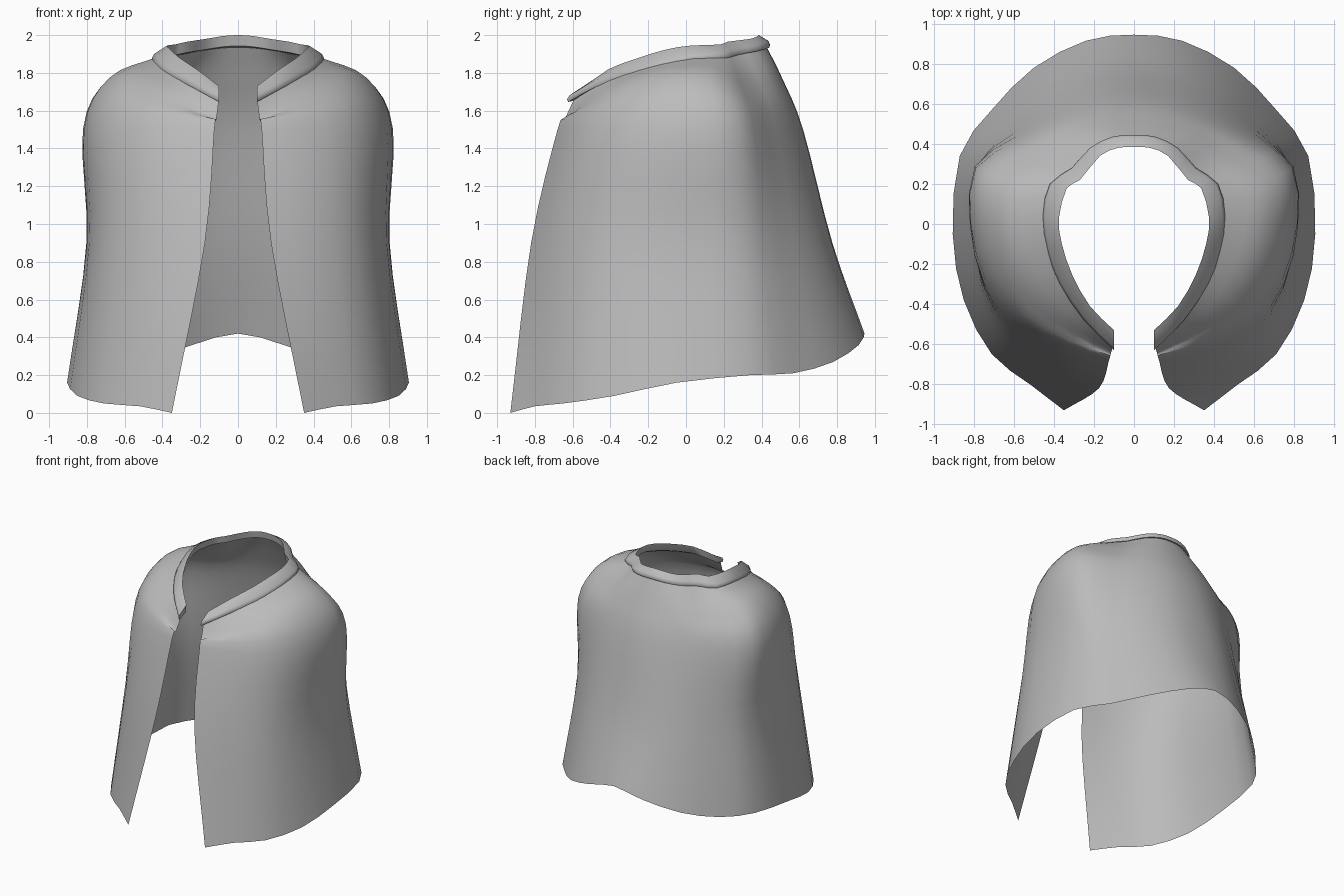
import bpy
import bmesh
import math
from mathutils import Vector

default_cube = bpy.data.objects.get("Cube")
if default_cube:
    bpy.data.objects.remove(default_cube, do_unlink=True)


def make_material(name, colour):
    material = bpy.data.materials.new(name)
    material.use_nodes = True
    material.diffuse_color = colour
    material.node_tree.nodes["Principled BSDF"].inputs["Base Color"].default_value = colour
    return material


def spline(points, steps):
    """Smooth curve through every point, with open ends."""
    padded = [2 * points[0] - points[1]] + points + [2 * points[-1] - points[-2]]
    curve = []
    for a, b, c, d in zip(padded, padded[1:], padded[2:], padded[3:]):
        for step in range(steps):
            t = step / steps
            curve.append(b + (c - a) * (t / 2)
                         + (2 * a - 5 * b + 4 * c - d) * (t * t / 2)
                         + (3 * b - a - 3 * c + d) * (t ** 3 / 2))
    curve.append(points[-1])
    return curve


def full_ring(half, steps=2):
    """Mirror a left half (front opening to back centre) into a whole ring."""
    left = [Vector(p) for p in half]
    right = [Vector((-p.x, p.y, p.z)) for p in reversed(left[:-1])]
    return spline(left + right, steps)


def loft(name, rows, material, closed=False, sharp_angle=60):
    """Skin a list of equally long rows; closed makes a solid band."""
    bm = bmesh.new()
    grid = [[bm.verts.new(p) for p in row] for row in rows]
    pairs = list(zip(grid, grid[1:]))
    if closed:
        pairs.append((grid[-1], grid[0]))
    for upper, lower in pairs:
        for i in range(len(upper) - 1):
            bm.faces.new((upper[i], lower[i], lower[i + 1], upper[i + 1]))
    if closed:
        bm.faces.new([row[0] for row in reversed(grid)])
        bm.faces.new([row[-1] for row in grid])
    mesh = bpy.data.meshes.new(name)
    bm.to_mesh(mesh)
    bm.free()
    mesh.materials.append(material)
    obj = bpy.data.objects.new(name, mesh)
    bpy.context.collection.objects.link(obj)
    bpy.ops.object.select_all(action="DESELECT")
    obj.select_set(True)
    bpy.context.view_layer.objects.active = obj
    bpy.ops.object.shade_smooth_by_angle(angle=math.radians(sharp_angle))
    return obj


def at_height(outline, height):
    return [(x, y, height) for x, y in outline]


def blend(ring_a, ring_b, amount, drop):
    return [a.lerp(b, amount) - Vector((0, 0, drop)) for a, b in zip(ring_a, ring_b)]


cloth = make_material("grey cloth", (0.5, 0.5, 0.5, 1))

# Collar: outer folded lip and inner standing edge
lip = full_ring([
    (.10, -.63, 1.66), (.25, -.48, 1.74), (.37, -.30, 1.80), (.43, -.14, 1.84),
    (.455, .04, 1.88), (.42, .20, 1.89), (.31, .28, 1.91), (.22, .38, 1.93),
    (.11, .435, 1.945), (0, .445, 1.95)])
inner = full_ring([
    (.10, -.53, 1.73), (.22, -.41, 1.82), (.31, -.25, 1.88), (.36, -.10, 1.925),
    (.375, .03, 1.945), (.335, .18, 1.95), (.27, .22, 1.965), (.17, .34, 1.98),
    (.08, .38, 1.995), (0, .385, 2)])

# Cape: rings from the shoulders down to the hem
upper = full_ring([
    (.115, -.645, 1.55), (.29, -.55, 1.63), (.50, -.40, 1.70), (.62, -.20, 1.76),
    (.68, .03, 1.775), (.66, .22, 1.75), (.46, .35, 1.72), (.31, .45, 1.74),
    (.15, .50, 1.76), (0, .51, 1.77)])
shoulder = full_ring(at_height([
    (.125, -.68), (.34, -.62), (.58, -.49), (.74, -.28), (.815, 0),
    (.79, .28), (.57, .42), (.37, .53), (.18, .60), (0, .62)], 1.5))
waist = full_ring(at_height([
    (.175, -.82), (.40, -.73), (.62, -.58), (.755, -.34), (.80, -.03),
    (.78, .30), (.62, .49), (.43, .65), (.22, .75), (0, .775)], .9))
hem = full_ring([
    (.35, -.93, 0), (.52, -.80, .035), (.71, -.65, .05), (.85, -.38, .09),
    (.905, -.05, .16), (.87, .34, .20), (.71, .57, .21), (.50, .78, .27),
    (.24, .915, .36), (0, .945, .42)])

neck = blend(lip, inner, .4, .02)
columns = [spline(list(column), 4) for column in zip(neck, upper, shoulder, waist, hem)]
loft("cape", list(zip(*columns)), cloth)

# Collar band: inner foot, standing edge, folded lip and underside
loft("collar", [
    blend(inner, lip, .15, .05),
    inner,
    blend(inner, lip, .15, -.002),
    blend(inner, lip, .85, -.012),
    lip,
    blend(lip, inner, .06, .018),
    blend(lip, inner, .3, .03),
], cloth, closed=True)
